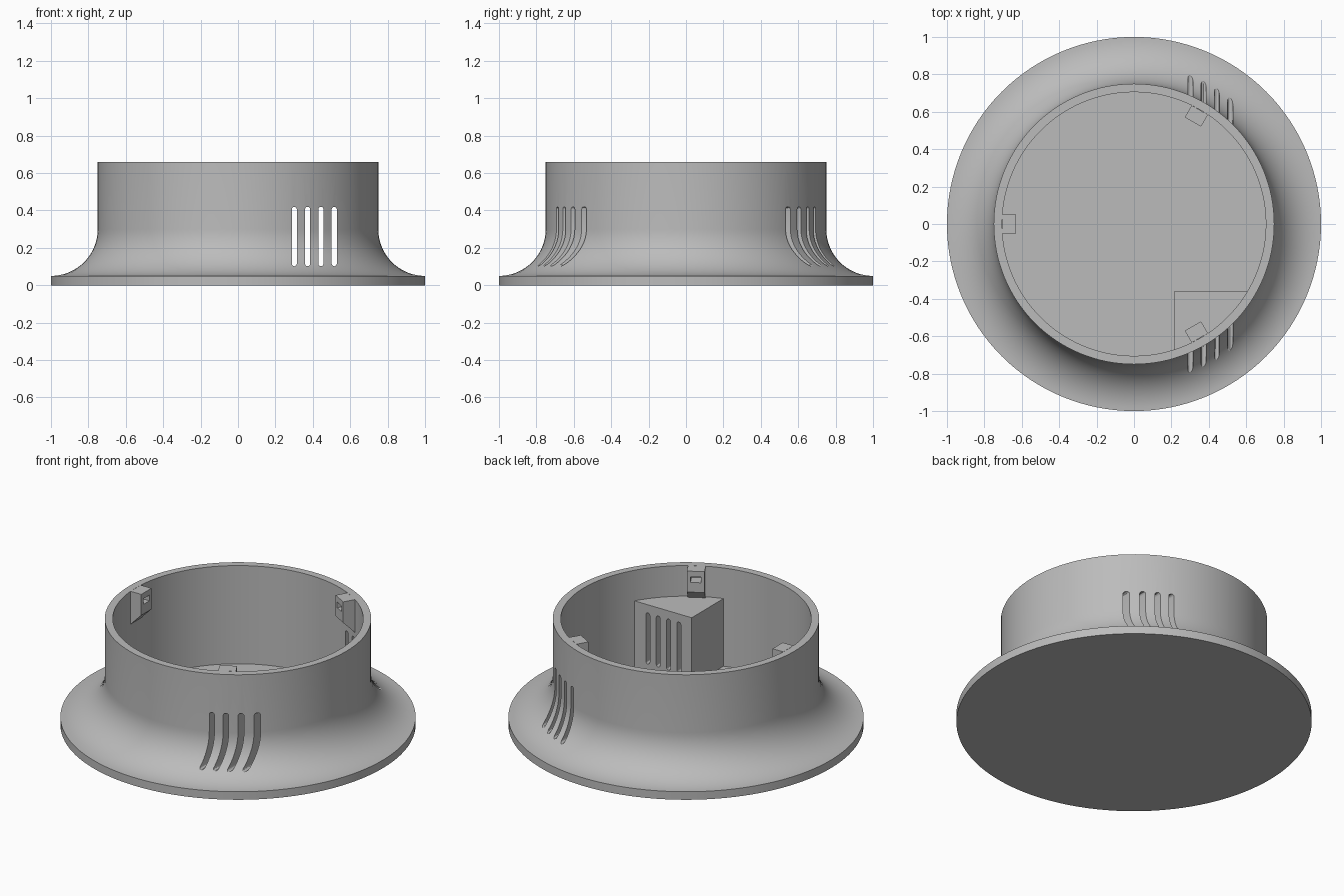
import bpy, bmesh
from math import pi, sin, cos, sqrt, radians
from mathutils import Matrix, Vector

cube = bpy.data.objects.get("Cube")
if cube:
    bpy.data.objects.remove(cube)

grey = bpy.data.materials.new("plain grey")
grey.use_nodes = True
COLOUR = (0.5, 0.5, 0.5, 1)
grey.diffuse_color = COLOUR
grey.node_tree.nodes["Principled BSDF"].inputs["Base Color"].default_value = COLOUR


def lathe(bm, profile, segments=24, matrix=Matrix()):
    """Revolve a radius/height profile about z, then place it."""
    verts = [bm.verts.new((r, 0, z)) for r, z in profile]
    edges = [bm.edges.new(pair) for pair in zip(verts, verts[1:])]
    out = bmesh.ops.spin(bm, geom=verts + edges, cent=(0, 0, 0), axis=(0, 0, 1),
                         angle=2 * pi, steps=segments, use_duplicate=False)
    made = {v for v in bm.verts if v.index == -1} | set(verts)
    made |= {g for g in out["geom_last"] if isinstance(g, bmesh.types.BMVert)}
    bmesh.ops.remove_doubles(bm, verts=list(made), dist=1e-5)
    fresh = [v for v in bm.verts if v.index == -1]
    bmesh.ops.transform(bm, matrix=matrix, verts=fresh)
    bm.verts.index_update()


def rod(bm, steps, matrix, segments=24):
    """Stepped solid rod given as (radius, start, end) sections."""
    profile = [(0, steps[0][1])]
    for r, a, b in steps:
        profile += [(r, a), (r, b)]
    lathe(bm, profile + [(0, steps[-1][2])], segments, matrix)


def prism(bm, outline, offset):
    """Extrude a closed 3D outline along an offset."""
    face = bm.faces.new([bm.verts.new(p) for p in outline])
    out = bmesh.ops.extrude_face_region(bm, geom=[face], use_keep_orig=True)
    moved = [g for g in out["geom"] if isinstance(g, bmesh.types.BMVert)]
    bmesh.ops.translate(bm, vec=offset, verts=moved)
    bm.verts.index_update()


def finish(bm, name):
    bmesh.ops.recalc_face_normals(bm, faces=bm.faces[:])
    mesh = bpy.data.meshes.new(name)
    bm.to_mesh(mesh)
    bm.free()
    obj = bpy.data.objects.new(name, mesh)
    bpy.context.collection.objects.link(obj)
    mesh.materials.append(grey)
    return obj


def select(obj):
    bpy.ops.object.select_all(action='DESELECT')
    obj.select_set(True)
    bpy.context.view_layer.objects.active = obj


def combine(obj, tool, operation='DIFFERENCE'):
    select(obj)
    mod = obj.modifiers.new("combine", 'BOOLEAN')
    mod.operation, mod.solver, mod.object = operation, 'EXACT', tool
    bpy.ops.object.modifier_apply(modifier=mod.name)
    bpy.data.objects.remove(tool)


def smooth(obj):
    select(obj)
    bpy.ops.object.shade_smooth_by_angle(angle=radians(30))


TOP, FLOOR, INNER = 0.66, 0.05, 0.705

# Housing: flange, concave flare, round wall and floor
flare = [(1 - 0.25 * sin(a), 0.3 - 0.25 * cos(a))
         for a in (i * pi / 2 / 18 for i in range(19))]
bm = bmesh.new()
lathe(bm, [(0, 0), (1, 0)] + flare
      + [(0.75, TOP), (INNER, TOP), (INNER, FLOOR), (0, FLOOR)], 128)
housing = finish(bm, "housing")

# Fan mounting block that fills the front wall on one side
X0, Y0, R = 0.213, -0.36, 0.725
bm = bmesh.new()
xs = [X0 + (sqrt(R * R - Y0 * Y0) - X0) * i / 10 for i in range(11)]
prism(bm, [(X0, Y0, 0.03)] + [(x, -sqrt(R * R - x * x), 0.03) for x in xs],
      (0, 0, 0.44))
combine(housing, finish(bm, "fan_block"), 'UNION')

# Openings in the housing
bm = bmesh.new()
# Six counterbored flange bolts
for k in range(6):
    a = radians(90 + 60 * k)
    rod(bm, [(0.03, -0.1, 0.06), (0.07, 0.06, 0.5)],
        Matrix.Translation((0.86 * cos(a), 0.86 * sin(a), 0)), 32)
# Four floor screws, countersunk below
for x in (0.245, 0.555):
    for y in (-0.152, 0.158):
        rod(bm, [(0.034, -0.1, 0.02), (0.02, 0.02, 0.08)],
            Matrix.Translation((x, y, 0)))
# Four fan screws, bored from the front
to_back = Matrix.Rotation(-pi / 2, 4, 'X')
for x in (0.25, 0.567):
    for z in (0.102, 0.42):
        rod(bm, [(0.031, -1.2, -0.42), (0.017, -0.42, -0.3)],
            Matrix.Translation((x, 0, z)) @ to_back)
# Four vent slots through both walls
for i in range(4):
    x, half = 0.301 + 0.0712 * i, 0.0135
    ends = [(half * cos(pi * j / 6), half * sin(pi * j / 6)) for j in range(7)]
    outline = [(x + c, -1.1, 0.406 + s) for c, s in ends]
    outline += [(x - c, -1.1, 0.115 - s) for c, s in ends]
    prism(bm, outline, (0, 2.2, 0))
# Cable scoop in the flare
rod(bm, [(0.125, -1.2, -0.77)],
    Matrix.Translation((0, 0, 0.17)) @ Matrix.Rotation(pi / 2, 4, 'Y'), 48)
combine(housing, finish(bm, "openings"))
smooth(housing)

# Three lid posts with sloped undersides, screw holes and nut pockets
for name, angle in (("right", 180), ("back", 60), ("front", -60)):
    bm = bmesh.new()
    prism(bm, [(0.63, -0.05, TOP), (0.7035, -0.05, TOP),
               (0.7035, -0.05, 0.455), (0.63, -0.05, 0.53)], (0, 0.1, 0))
    post = finish(bm, name + "_lid_post")
    bm = bmesh.new()
    rod(bm, [(0.018, 0.4, 0.8)], Matrix.Translation((0.675, 0, 0)))
    combine(post, finish(bm, "screw_hole"))
    bm = bmesh.new()
    prism(bm, [(0.6, -0.03, 0.59), (0.698, -0.03, 0.59),
               (0.698, -0.03, 0.625), (0.6, -0.03, 0.625)], (0, 0.06, 0))
    combine(post, finish(bm, "nut_pocket"))
    post.data.transform(Matrix.Rotation(radians(angle), 4, 'Z'))
    smooth(post)
